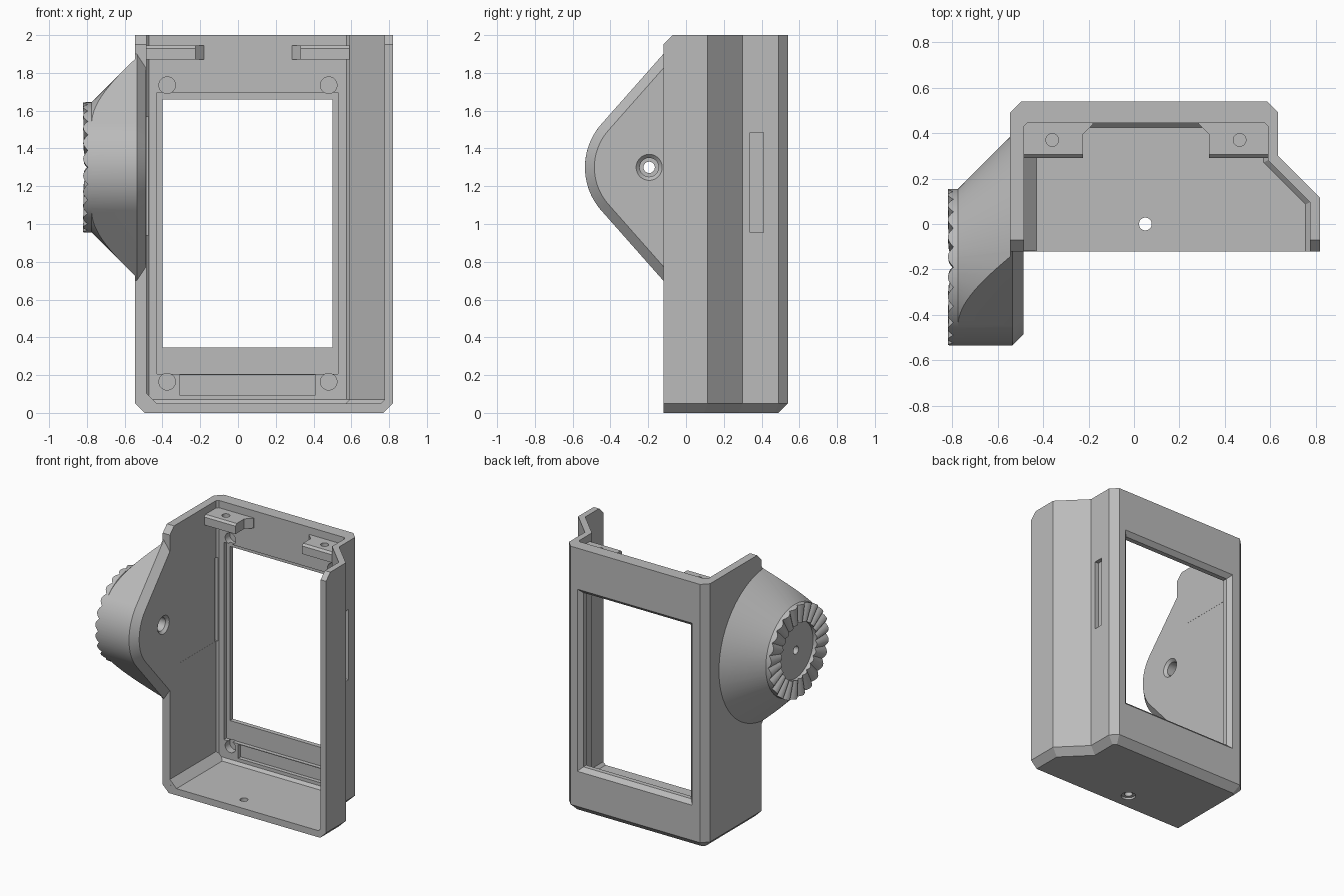
import bpy, bmesh, math
from mathutils import Vector

if "Cube" in bpy.data.objects:
    bpy.data.objects.remove(bpy.data.objects["Cube"], do_unlink=True)

grey = bpy.data.materials.new("plain grey")
grey.use_nodes = True
grey.diffuse_color = (0.5, 0.5, 0.5, 1)
grey.node_tree.nodes["Principled BSDF"].inputs["Base Color"].default_value = (0.5, 0.5, 0.5, 1)


def loft(name, rings):
    """Closed solid through rings of equal point count, flat capped."""
    bm = bmesh.new()
    loops = [[bm.verts.new(p) for p in ring] for ring in rings]
    n = len(loops[0])
    for a, b in zip(loops, loops[1:]):
        for i in range(n):
            j = (i + 1) % n
            bm.faces.new((a[i], a[j], b[j], b[i]))
    bm.faces.new(loops[0])
    bm.faces.new(loops[-1])
    bmesh.ops.recalc_face_normals(bm, faces=bm.faces)
    mesh = bpy.data.meshes.new(name)
    bm.to_mesh(mesh)
    bm.free()
    mesh.materials.append(grey)
    obj = bpy.data.objects.new(name, mesh)
    bpy.context.collection.objects.link(obj)
    return obj


def box(x0, x1, y0, y1, z0, z1):
    return loft("box", [[(x0, y0, z), (x1, y0, z), (x1, y1, z), (x0, y1, z)] for z in (z0, z1)])


def lathe(name, axis, centre, steps, n=96):
    """Revolve (position, radius) steps about a line along the given axis."""
    rings = []
    for pos, r in steps:
        ring = []
        for i in range(n):
            t = math.tau * i / n
            p = [centre[0] + r * math.cos(t), centre[1] + r * math.sin(t)]
            p.insert(axis, pos)
            ring.append(p)
        rings.append(ring)
    return loft(name, rings)


def offset(path, d):
    """Shift an open path sideways to its right, with mitred corners."""
    pts = [Vector(p) for p in path]
    dirs = [(b - a).normalized() for a, b in zip(pts, pts[1:])]
    norms = [Vector((v.y, -v.x)) for v in dirs]
    out = []
    for i, p in enumerate(pts):
        a, b = norms[max(i - 1, 0)], norms[min(i, len(norms) - 1)]
        out.append(p + (a + b) * d / (1 + a.dot(b)))
    return out


def combine(target, other, op="DIFFERENCE"):
    """Apply a boolean and discard the second solid."""
    mod = target.modifiers.new("combine", "BOOLEAN")
    mod.operation, mod.object, mod.solver = op, other, "EXACT"
    bpy.context.view_layer.objects.active = target
    bpy.ops.object.modifier_apply(modifier=mod.name)
    bpy.data.objects.remove(other, do_unlink=True)


def level(path, z):
    return [(p[0], p[1], z) for p in path]


# Case shell: stepped outline, chamfered base, open front and top
outer = [(-.545, -.12), (-.545, .49), (-.495, .54), (.585, .54),
         (.635, .49), (.635, .30), (.82, .115), (.82, -.12)]
inner = [(-.485, -.3), (-.485, .43), (-.47, .445), (.575, .445),
         (.59, .43), (.59, .28), (.775, .095), (.775, -.3)]
case = loft("case", [level(offset(outer, .05), 0), level(outer, .05), level(outer, 2)])
combine(case, loft("cavity", [level(offset(inner, .02), .05), level(inner, .07), level(inner, 2.1)]))

# Sloped front corners at the top of the side walls
slope = [(-.2, 1.87), (0, 2.07), (-.2, 2.07)]
combine(case, loft("slope", [[(x, y, z) for y, z in slope] for x in (-1, 1)]))

# Fillet wedge along the floor on the right side
wedge = [(-.51, .03), (-.41, .03), (-.51, .13)]
combine(case, loft("wedge", [[(x, y, z) for x, z in wedge] for y in (-.1199, .46)]), "UNION")

# Rear window with a flared outside edge and a shallow screen seat
combine(case, box(-.43, .53, .40, .475, .205, 1.695))
window = []
for y, g in ((.4, 0), (.51, 0), (.56, .05)):
    window.append([(-.4 - g, y, .345 - g), (.5 + g, y, .345 - g),
                   (.5 + g, y, 1.66 + g), (-.4 - g, y, 1.66 + g)])
combine(case, loft("window", window))
combine(case, box(-.31, .41, .40, .475, .095, .2))
for x in (-.375, .48):
    for z in (.165, 1.735):
        combine(case, lathe("peg_hole", 1, (x, z), [(.4, .044), (.5, .044)], 32))

# Side wall recesses and the hole in the floor
combine(case, box(.605, .7, .34, .41, .955, 1.485))
combine(case, box(-.505, -.4, -.02, .44, .94, 1.57))
combine(case, lathe("floor_hole", 2, (.05, 0), [(-.1, .05), (.015, .05), (.015, .028), (.2, .028)], 32))

# Mounting tabs near the top, mirrored about the middle of the rear wall
mid = .0525
for side in (1, -1):
    rings = []
    for z, front in ((1.87, .29), (1.93, .29), (1.945, .305)):
        prof = [(.6, .46), (.6, front), (.33, front), (.33, .395), (.285, .44), (.285, .46)]
        rings.append([(mid + side * (x - mid), y, z) for x, y in prof])
    tab = loft("tab", rings)
    combine(tab, lathe("tab_hole", 2, (mid + side * .4125, .37), [(1.8, .028), (2.1, .028)], 32))
    combine(case, tab, "UNION")

# Side hub: a cone trimmed by a rounded, chamfered flange outline
hub_y, hub_z, hub_r = -.19, 1.3, .345
arc = [math.radians(221.5 - 83 * i / 24) for i in range(25)]
flange = [(.42, .7), (-.12, .7)]
flange += [(hub_y + hub_r * math.cos(a), hub_z + hub_r * math.sin(a)) for a in arc]
flange += [(-.12, 1.9), (.42, 1.9)]
hub = loft("hub", [[(x, p[0], p[1]) for p in offset(flange, d)]
                   for x, d in ((-.486, .05), (-.536, 0), (-.9, 0))])
cone = lathe("cone", 0, (hub_y, hub_z), [(-.778, .342), (-.544, .576), (-.544, .95), (-.47, .95)])
combine(hub, cone, "INTERSECT")
combine(case, hub, "UNION")

# Toothed ring on the hub end, with a dished centre
teeth, steps = 24, 6
rings = []
for r, base, wave in ((hub_r, -.77, 0), (hub_r, -.795, .025), (.21, -.8, .016), (.21, -.782, 0)):
    ring = []
    for i in range(teeth * steps):
        a = math.tau * i / (teeth * steps)
        x = base - wave * abs(math.sin(a * teeth / 2))
        ring.append((x, hub_y + r * math.cos(a), hub_z + r * math.sin(a)))
    rings.append(ring)
combine(case, loft("toothed_ring", rings), "UNION")

# Stepped bolt hole through the hub
bolt = [(-1, .03), (-.6, .03), (-.6, .05), (-.505, .05), (-.485, .07), (-.4, .07)]
combine(case, lathe("bolt_hole", 0, (hub_y - .005, hub_z), bolt, 48))

# Smooth the round parts and keep the hard edges
bpy.ops.object.select_all(action="DESELECT")
case.select_set(True)
bpy.context.view_layer.objects.active = case
bpy.ops.object.shade_smooth_by_angle(angle=math.radians(25))
